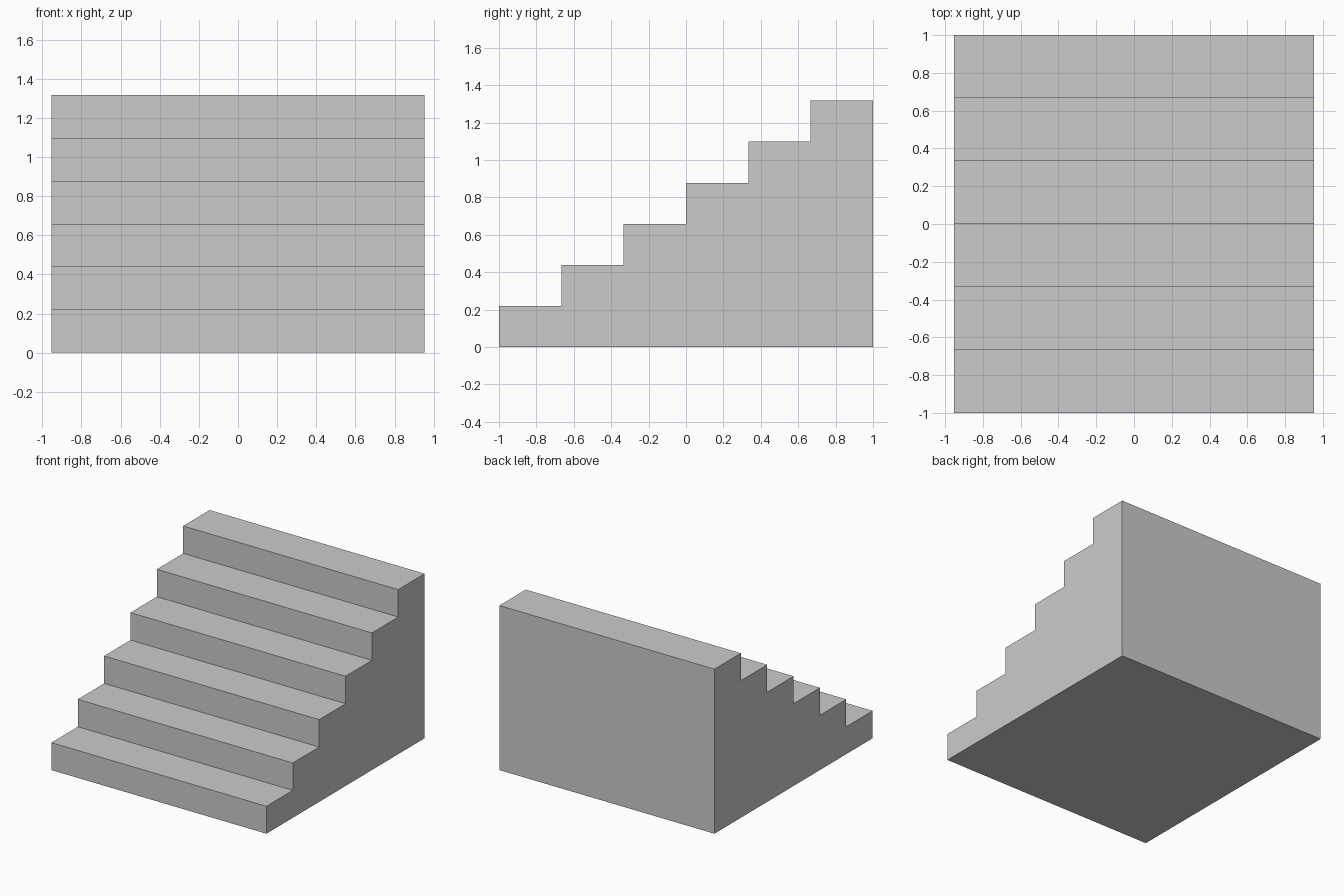
import bpy
import bmesh

if "Cube" in bpy.data.objects:
    bpy.data.objects.remove(bpy.data.objects["Cube"])

STEPS = 6
HALF_WIDTH = 0.952
TREAD = 2.0 / STEPS
RISE = 1.317 / STEPS

# Stepped side profile in (y, z)
profile = [(-1.0, 0.0)]
for i in range(STEPS):
    y = -1.0 + i * TREAD
    z = (i + 1) * RISE
    profile += [(y, z), (y + TREAD, z)]
profile.append((1.0, 0.0))

# Extrude the profile across the width
bm = bmesh.new()
side = bm.faces.new([bm.verts.new((-HALF_WIDTH, y, z)) for y, z in profile])
result = bmesh.ops.extrude_face_region(bm, geom=[side], use_keep_orig=True)
verts = [g for g in result["geom"] if isinstance(g, bmesh.types.BMVert)]
bmesh.ops.translate(bm, verts=verts, vec=(2 * HALF_WIDTH, 0, 0))
bmesh.ops.recalc_face_normals(bm, faces=bm.faces)

mesh = bpy.data.meshes.new("staircase")
bm.to_mesh(mesh)
bm.free()
bpy.context.collection.objects.link(bpy.data.objects.new("staircase", mesh))
